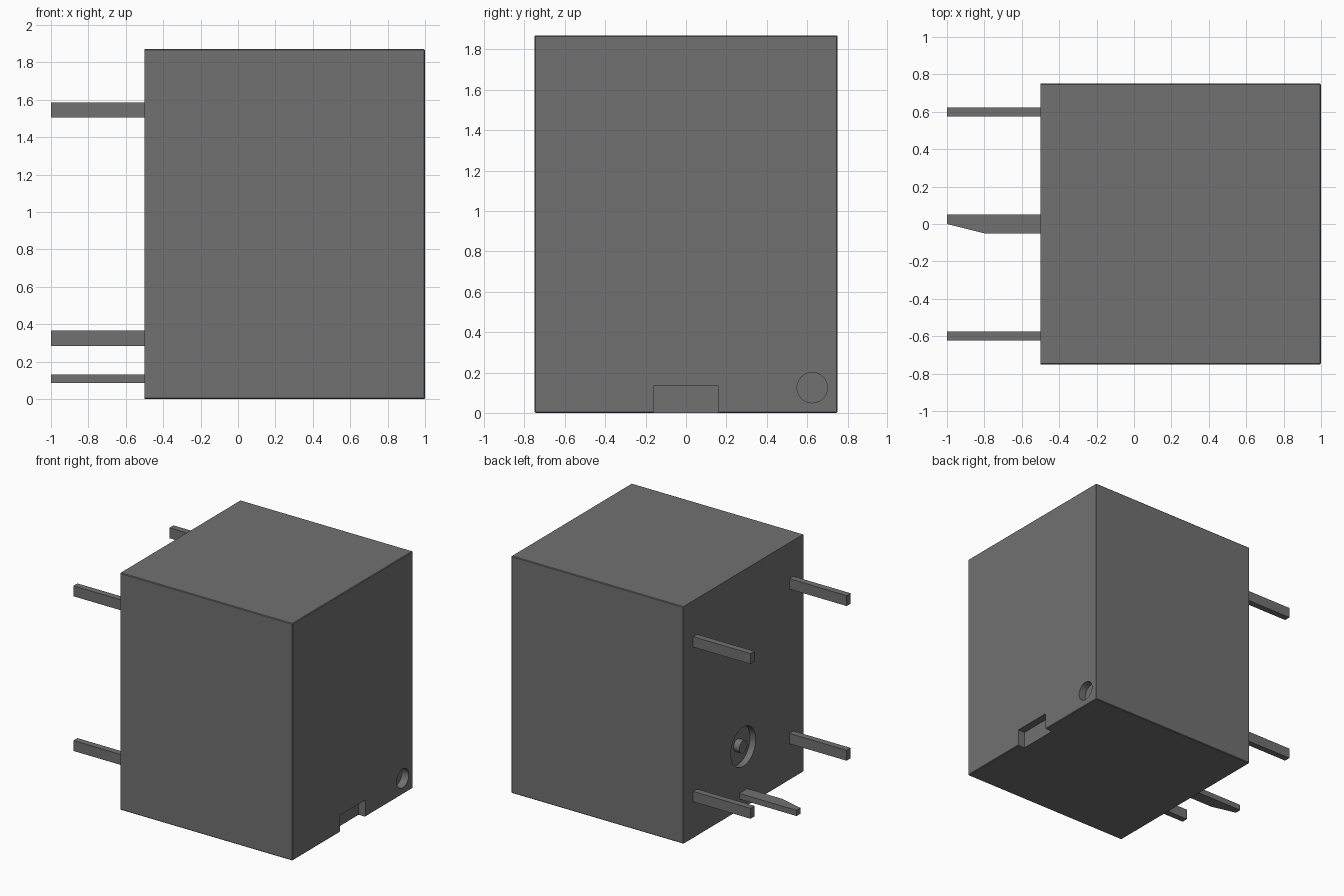
import bpy, bmesh, math

if "Cube" in bpy.data.objects:
    bpy.data.objects.remove(bpy.data.objects["Cube"])


def box(name, x, y, z):
    """Box from (min, max) pairs on each axis."""
    bpy.ops.mesh.primitive_cube_add(size=1, location=[sum(r) / 2 for r in (x, y, z)])
    ob = bpy.context.object
    ob.name = name
    ob.scale = [r[1] - r[0] for r in (x, y, z)]
    bpy.ops.object.transform_apply(location=True, rotation=False, scale=True)
    return ob


def rod(name, x, y, z, radius):
    """Cylinder lying along x."""
    bpy.ops.mesh.primitive_cylinder_add(vertices=48, radius=radius, depth=x[1] - x[0],
                                        location=(sum(x) / 2, y, z),
                                        rotation=(0, math.pi / 2, 0))
    ob = bpy.context.object
    ob.name = name
    return ob


def activate(ob):
    bpy.ops.object.select_all(action='DESELECT')
    ob.select_set(True)
    bpy.context.view_layer.objects.active = ob


# Housing: fine chamfer on every edge except around the left (pin) face
housing = box("housing", (-0.5, 1), (-0.75, 0.75), (0, 1.87))
bm = bmesh.new()
bm.from_mesh(housing.data)
edges = [e for e in bm.edges if max(v.co.x for v in e.verts) > 0]
bmesh.ops.bevel(bm, geom=edges, offset=0.005, segments=1, profile=0.5, affect='EDGES')
bm.to_mesh(housing.data)
bm.free()

# Pockets: key notch and round hole on the right, dial recess on the left
cutters = [
    box("notch_cutter", (0.94, 1.1), (-0.16, 0.16), (-0.1, 0.133)),
    rod("hole_cutter", (0.94, 1.1), 0.625, 0.125, 0.075),
    rod("recess_cutter", (-0.6, -0.45), 0, 0.48, 0.155),
]
for cutter in cutters:
    cut = housing.modifiers.new("cut", 'BOOLEAN')
    cut.operation = 'DIFFERENCE'
    cut.solver = 'EXACT'
    cut.object = cutter
    activate(housing)
    bpy.ops.object.modifier_apply(modifier=cut.name)
    bpy.data.objects.remove(cutter)

# Small peg in the middle of the recess
peg = rod("recess_peg", (-0.5, -0.445), 0, 0.48, 0.05)

# Four contact pins
for side in (-1, 1):
    for level, zc in (("lower", 0.325), ("upper", 1.545)):
        yc = 0.599 * side
        box(f"{level}_pin", (-1, -0.49), (yc - 0.025, yc + 0.025), (zc - 0.041, zc + 0.041))

# Flat guide blade with one tapered edge
profile = [(-1, 0), (-0.8, -0.05), (-0.49, -0.05), (-0.49, 0.05), (-1, 0.05)]
n = len(profile)
verts = [(x, y, z) for z in (0.086, 0.131) for x, y in profile]
faces = [list(range(n))[::-1], list(range(n, 2 * n))]
faces += [(i, (i + 1) % n, n + (i + 1) % n, n + i) for i in range(n)]
mesh = bpy.data.meshes.new("guide_blade")
mesh.from_pydata(verts, [], faces)
blade = bpy.data.objects.new("guide_blade", mesh)
bpy.context.collection.objects.link(blade)

# Smooth the round walls; all large faces stay flat
activate(peg)
bpy.ops.object.shade_smooth_by_angle(angle=math.radians(30))
for poly in housing.data.polygons:
    c = poly.center
    in_hole = math.hypot(c.y - 0.625, c.z - 0.125) < 0.08 and c.x > 0.9
    in_recess = math.hypot(c.y, c.z - 0.48) < 0.16 and c.x < -0.4
    poly.use_smooth = (in_hole or in_recess) and abs(poly.normal.x) < 0.1

# Dark grey finish on every part
dark = bpy.data.materials.new("dark_grey")
dark.diffuse_color = (0.165, 0.165, 0.165, 1)
dark.use_nodes = True
dark.node_tree.nodes["Principled BSDF"].inputs["Base Color"].default_value = dark.diffuse_color
for ob in bpy.context.scene.objects:
    ob.data.materials.clear()
    ob.data.materials.append(dark)
